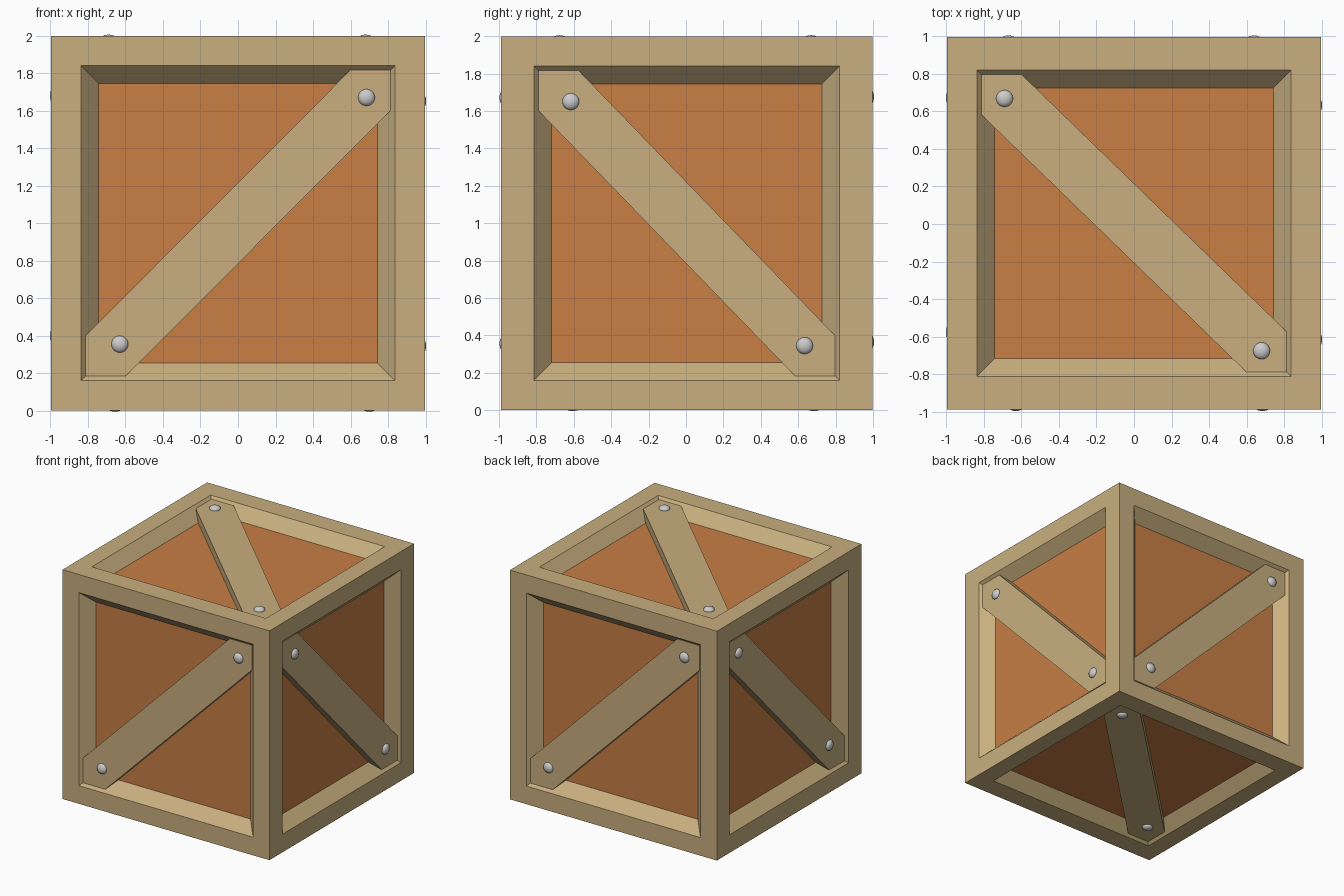
import bpy, bmesh, math
from mathutils import Vector, Matrix

if "Cube" in bpy.data.objects:
    bpy.data.objects.remove(bpy.data.objects["Cube"])

C = Vector((0, 0.004, 1))            # crate centre
H = Vector((0.996, 0.994, 0.998))    # half sizes
INSET = Vector((0.158, 0.177, 0.158))  # frame board widths
SLOPE, DEPTH = 0.095, 0.1            # sloped lip and panel depth
BRACE_D, GAP, CUT = 0.02, 0.024, 0.215
X, Y, Z = Vector((1, 0, 0)), Vector((0, 1, 0)), Vector((0, 0, 1))

# name, across, up, brace slope, bolt positions (across, up)
SIDES = [
    ("front", X, Z, 1, [(-.63, -.645), (.685, .67)]),
    ("right", Y, Z, -1, [(-.62, .65), (.63, -.655)]),
    ("back", -X, Z, 1, [(-.64, -.635), (.67, .675)]),
    ("left", -Y, Z, -1, [(-.67, .68), (.58, -.60)]),
    ("top", X, Y, -1, [(-.69, .665), (.68, -.68)]),
    ("bottom", X, -Y, -1, [(.70, -.68), (-.655, .61)]),
]


def material(name, color):
    m = bpy.data.materials.new(name)
    m.diffuse_color = (*color, 1)
    m.use_nodes = True
    m.node_tree.nodes["Principled BSDF"].inputs["Base Color"].default_value = m.diffuse_color
    return m


wood = material("pale_wood", (.58, .43, .21))
board = material("orange_wood", (.58, .21, .06))


def finish(name, bm, mat=None):
    bmesh.ops.remove_doubles(bm, verts=bm.verts, dist=1e-4)
    bmesh.ops.recalc_face_normals(bm, faces=bm.faces)
    me = bpy.data.meshes.new(name)
    bm.to_mesh(me)
    bm.free()
    ob = bpy.data.objects.new(name, me)
    bpy.context.collection.objects.link(ob)
    if mat:
        me.materials.append(mat)
    return ob


def size(vec, axis):
    return abs(vec.dot(axis))


def half(vec, axis):
    return sum(abs(a) * b for a, b in zip(axis, vec))


frame = bmesh.new()
for name, u, v, s, bolts in SIDES:
    n = u.cross(v)
    hu, hv, hn = (half(H, a) for a in (u, v, n))
    ou, ov = hu - half(INSET, u), hv - half(INSET, v)

    def at(a, b, d):
        return C + u * a + v * b + n * (hn - d)

    # frame side: flat border, then sloped lip going inwards
    rings = []
    for a, b, d in [(hu, hv, 0), (ou, ov, 0), (ou - SLOPE, ov - SLOPE, DEPTH)]:
        rings.append([frame.verts.new(at(p * a, q * b, d))
                      for p, q in ((-1, -1), (1, -1), (1, 1), (-1, 1))])
    for r0, r1 in zip(rings, rings[1:]):
        for i in range(4):
            j = (i + 1) % 4
            frame.faces.new((r0[i], r0[j], r1[j], r1[i]))

    # recessed panel
    bm = bmesh.new()
    bm.faces.new([bm.verts.new(k.co) for k in rings[-1]])
    panel = finish(name + "_panel", bm, board)
    if panel.data.polygons[0].normal.dot(n) < 0:
        panel.data.flip_normals()

    # diagonal brace with pointed ends
    bu, bv = ou - GAP, ov - GAP
    outline = [(-bu, -bv + CUT), (-bu, -bv), (-bu + CUT, -bv),
               (bu, bv - CUT), (bu, bv), (bu - CUT, bv)]
    bm = bmesh.new()
    f = bm.faces.new([bm.verts.new(at(a, s * b, BRACE_D)) for a, b in outline])
    ext = bmesh.ops.extrude_face_region(bm, geom=[f], use_keep_orig=True)
    moved = [g for g in ext["geom"] if isinstance(g, bmesh.types.BMVert)]
    bmesh.ops.translate(bm, verts=moved, vec=-n * (DEPTH - BRACE_D))
    finish(name + "_brace", bm, wood)

    # domed bolt heads
    bm = bmesh.new()
    rot = Matrix((u, v, n)).transposed().to_4x4()
    for a, b in bolts:
        m = Matrix.Translation(at(a, b, BRACE_D)) @ rot @ Matrix.Diagonal((.045, .045, .027, 1))
        bmesh.ops.create_uvsphere(bm, u_segments=20, v_segments=10, radius=1, matrix=m)
    bolt = finish(name + "_bolts", bm)
    for p in bolt.data.polygons:
        p.use_smooth = True

finish("frame", frame, wood)
